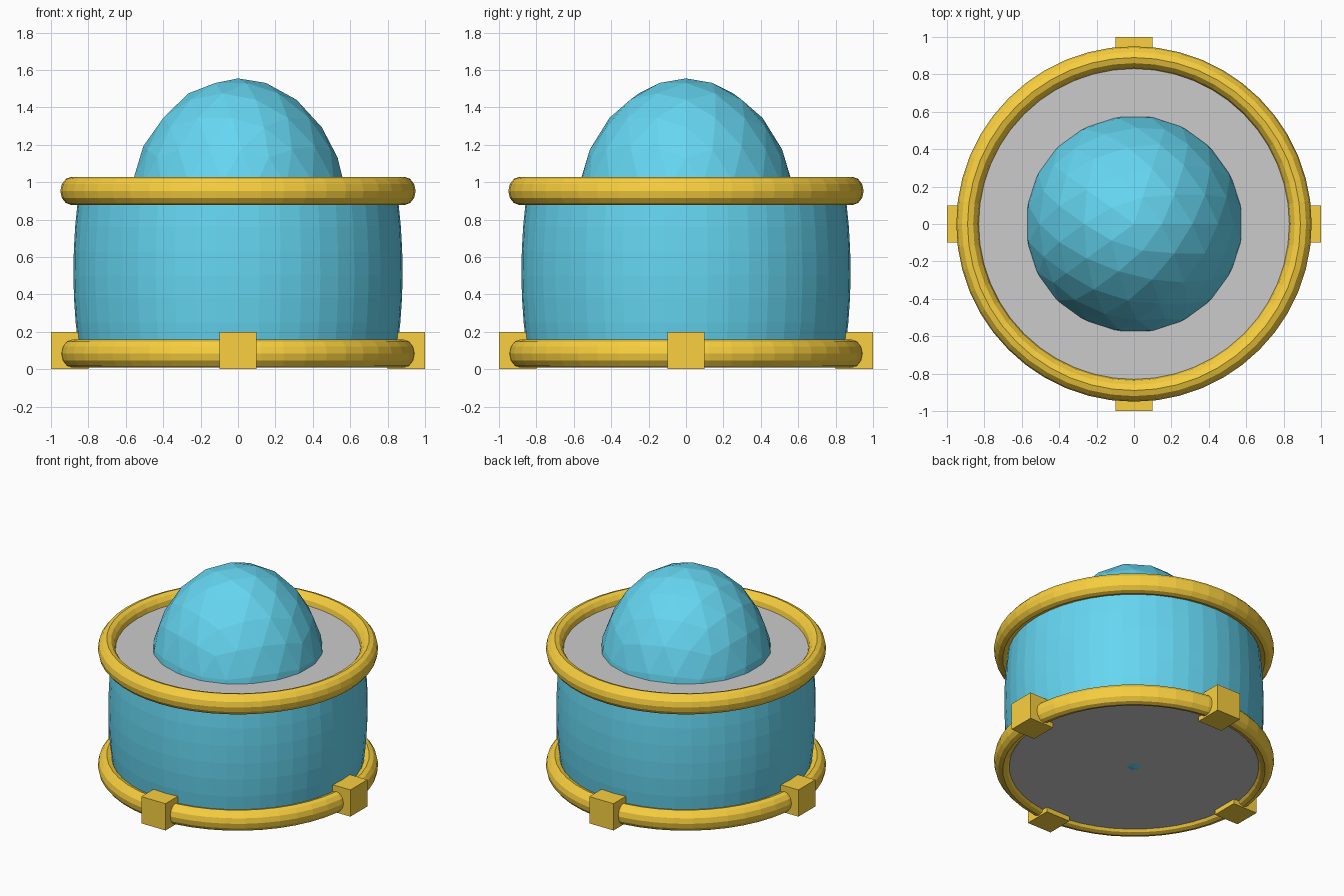
import bpy, math

if "Cube" in bpy.data.objects:
    bpy.data.objects.remove(bpy.data.objects["Cube"])

def material(name, rgb):
    m = bpy.data.materials.new(name)
    m.diffuse_color = (*rgb, 1)
    m.use_nodes = True
    m.node_tree.nodes["Principled BSDF"].inputs["Base Color"].default_value = m.diffuse_color
    return m

BLUE = material("blue", (0.13, 0.67, 0.88))
ORANGE = material("orange", (0.95, 0.63, 0.05))

def finish(name, mat=None):
    ob = bpy.context.object
    ob.name = name
    if mat:
        ob.data.materials.append(mat)
    return ob

def lathe(name, profile, mat, n=48):
    # open surface of revolution from (radius, z) points
    verts = [(r * math.cos(2 * math.pi * i / n), r * math.sin(2 * math.pi * i / n), z)
             for r, z in profile for i in range(n)]
    faces = [(k * n + i, k * n + (i + 1) % n, (k + 1) * n + (i + 1) % n, (k + 1) * n + i)
             for k in range(len(profile) - 1) for i in range(n)]
    me = bpy.data.meshes.new(name)
    me.from_pydata(verts, [], faces)
    me.materials.append(mat)
    ob = bpy.data.objects.new(name, me)
    bpy.context.collection.objects.link(ob)

# Barrel wall, bulging slightly at mid height
lathe("barrel_wall", [(0.845, 0.035), (0.855, 0.14), (0.868, 0.25), (0.877, 0.38), (0.88, 0.5),
                      (0.878, 0.63), (0.871, 0.76), (0.86, 0.87), (0.85, 0.955)], BLUE)

# Grey end plates
for name, z, flip in (("top_plate", 0.955, 0), ("floor_plate", 0.035, math.pi)):
    bpy.ops.mesh.primitive_circle_add(vertices=48, radius=0.85, fill_type='NGON',
                                      location=(0, 0, z), rotation=(flip, 0, 0))
    finish(name)

# Faceted egg-shaped core, its upper half forming the dome
bpy.ops.mesh.primitive_ico_sphere_add(subdivisions=3, radius=1, location=(0, 0, 0.791))
finish("dome", BLUE).scale = (0.595, 0.595, 0.764)

# Rim rings
for name, z in (("lower_ring", 0.083), ("upper_ring", 0.953)):
    bpy.ops.mesh.primitive_torus_add(major_radius=0.89, minor_radius=0.06, major_segments=48,
                                     minor_segments=12, location=(0, 0, z))
    finish(name, ORANGE).scale.z = 1.25

# Four block feet
for name, x, y in (("right_foot", 0.9, 0), ("left_foot", -0.9, 0),
                   ("back_foot", 0, 0.9), ("front_foot", 0, -0.9)):
    bpy.ops.mesh.primitive_cube_add(size=0.2, location=(x, y, 0.1))
    finish(name, ORANGE)
